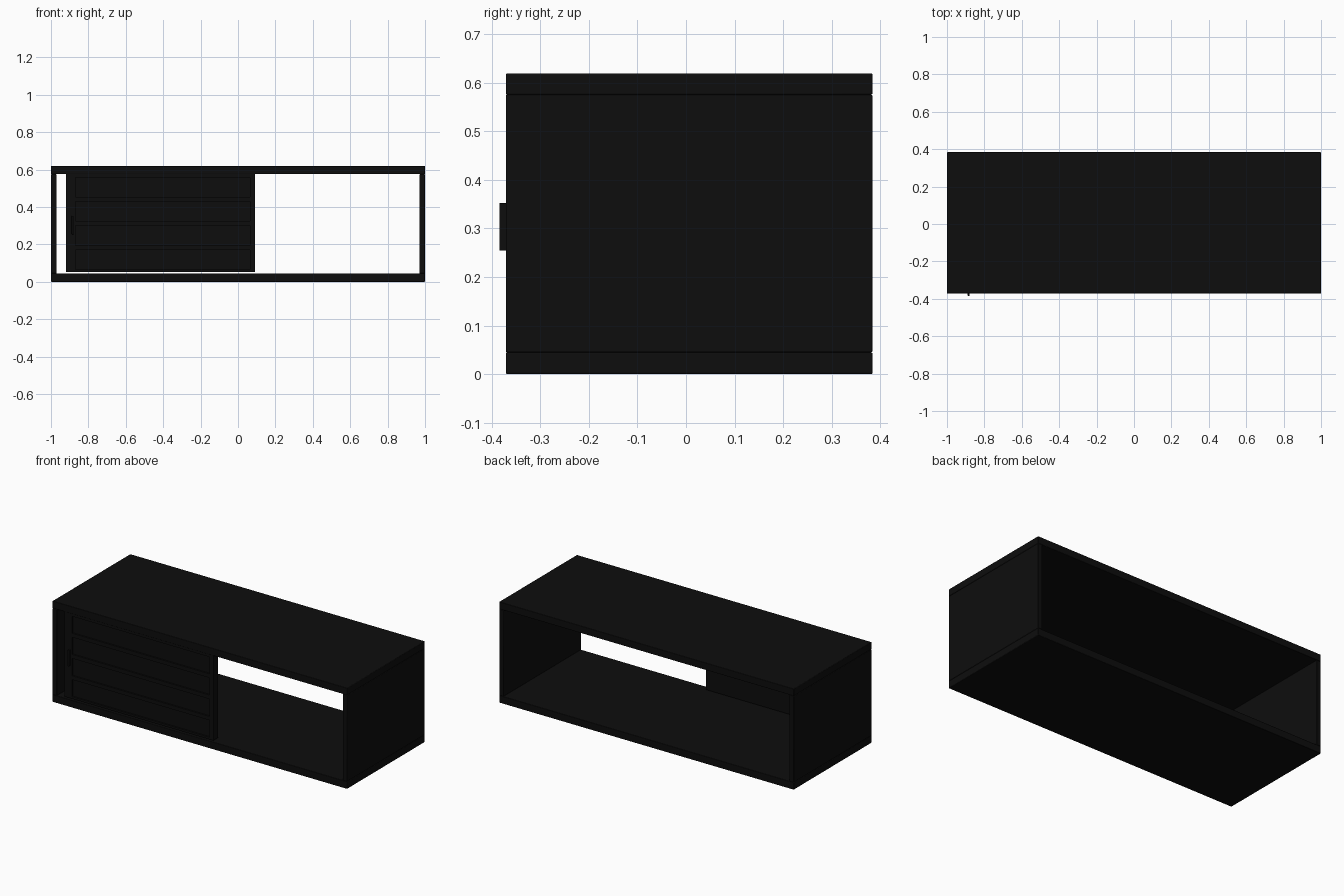
import bpy

if "Cube" in bpy.data.objects:
    bpy.data.objects.remove(bpy.data.objects["Cube"])

black = bpy.data.materials.new("black_lacquer")
black.diffuse_color = (0.004, 0.004, 0.004, 1)
black.use_nodes = True
black.node_tree.nodes["Principled BSDF"].inputs["Base Color"].default_value = black.diffuse_color


def box(name, x, y, z, bevel=0.0):
    """Box from (min, max) ranges, with an optional small edge bevel."""
    bpy.ops.mesh.primitive_cube_add(
        size=1, location=[(r[0] + r[1]) / 2 for r in (x, y, z)])
    ob = bpy.context.object
    ob.name = name
    ob.scale = [r[1] - r[0] for r in (x, y, z)]
    bpy.ops.object.transform_apply(location=False, rotation=False, scale=True)
    ob.data.materials.append(black)
    if bevel:
        m = ob.modifiers.new("edge", "BEVEL")
        m.width = bevel
        m.segments = 2
        bpy.ops.object.shade_smooth_by_angle()
    return ob


FRONT, BACK = -0.371, 0.384

# Carcass: bottom, top and two sides, open at front and back
box("bottom_board", (-1, 1), (FRONT, BACK), (0, 0.045), 0.003)
box("top_board", (-1, 1), (FRONT, BACK), (0.575, 0.619), 0.003)
for side, x in (("left", (-1, -0.97)), ("right", (0.97, 1))):
    box(side + "_side", x, (FRONT, BACK), (0.045, 0.575), 0.003)

# Sliding door: backing panel with a frame on the front
X0, X1, Z0, Z1 = -0.92, 0.09, 0.053, 0.575
IN0, IN1 = -0.87, 0.065
DF, DP, DB = -0.367, -0.357, -0.323
box("door_panel", (X0, X1), (DP, DB), (Z0, Z1))
box("door_left_stile", (X0, IN0), (DF, DP), (Z0, Z1))
box("door_right_stile", (IN1, X1), (DF, DP), (Z0, Z1))

# Horizontal rails between the four recessed fields
rails = [(Z0, 0.065), (0.17, 0.193), (0.3, 0.324), (0.43, 0.454), (0.558, Z1)]
for i, z in enumerate(rails):
    box(f"door_rail_{i + 1}", (IN0, IN1), (DF, DP), z)

# Slim upright pull
box("door_handle", (-0.889, -0.879), (-0.384, DF), (0.254, 0.352), 0.001)
